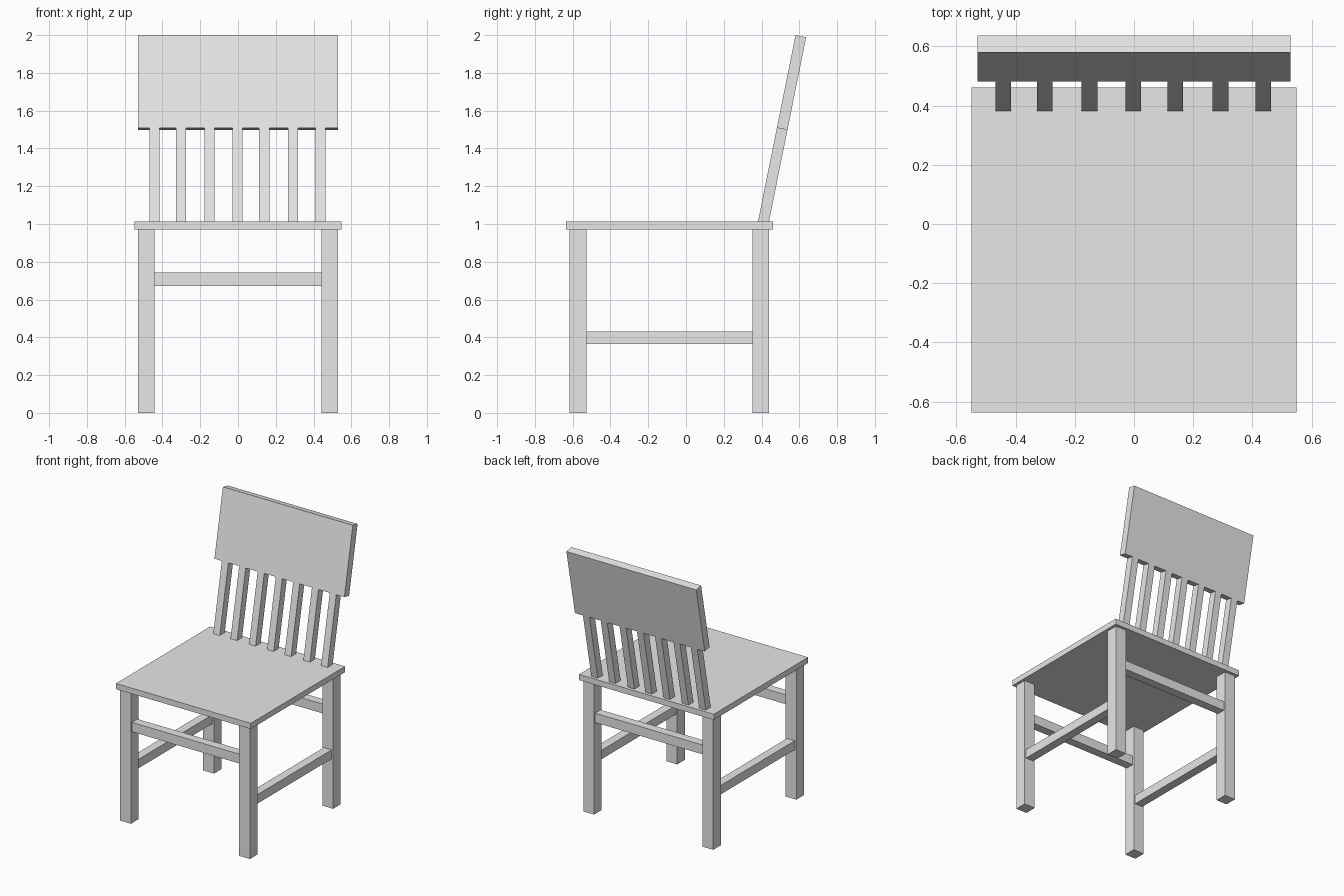
import bpy
import bmesh
from mathutils import Vector

cube = bpy.data.objects.get("Cube")
if cube:
    bpy.data.objects.remove(cube, do_unlink=True)

# Single plain grey finish
GREY = (0.8, 0.8, 0.8, 1.0)
finish = bpy.data.materials.new("light_grey")
finish.use_nodes = True
finish.diffuse_color = GREY
finish.node_tree.nodes["Principled BSDF"].inputs["Base Color"].default_value = GREY


def bar(name, x0, x1, profile):
    """Extrude a closed (y, z) side profile from x0 to x1."""
    bm = bmesh.new()
    face = bm.faces.new([bm.verts.new((x0, y, z)) for y, z in profile])
    ext = bmesh.ops.extrude_face_region(bm, geom=[face])
    moved = [v for v in ext["geom"] if isinstance(v, bmesh.types.BMVert)]
    bmesh.ops.translate(bm, verts=moved, vec=(x1 - x0, 0, 0))
    bmesh.ops.recalc_face_normals(bm, faces=bm.faces)
    mesh = bpy.data.meshes.new(name)
    bm.to_mesh(mesh)
    bm.free()
    mesh.materials.append(finish)
    obj = bpy.data.objects.new(name, mesh)
    bpy.context.collection.objects.link(obj)
    return obj


def box(name, x, y, z):
    return bar(name, *x, [(y[0], z[0]), (y[1], z[0]), (y[1], z[1]), (y[0], z[1])])


# Seat
SEAT_BOTTOM, SEAT_TOP = 0.97, 1.012
box("seat", (-0.549, 0.549), (-0.636, 0.461), (SEAT_BOTTOM, SEAT_TOP))

# Legs, with a high rail joining each left and right pair
IN_X, OUT_X = 0.441, 0.529
LEG_Y = {"front": (-0.616, -0.528), "back": (0.351, 0.439)}
INSET = 0.012
for end, (y0, y1) in LEG_Y.items():
    for side, s in (("left", 1), ("right", -1)):
        box(f"{end}_{side}_leg", (s * IN_X, s * OUT_X), (y0, y1), (0, SEAT_BOTTOM))
    box(f"{end}_rail", (-IN_X, IN_X), (y0 + INSET, y1 - INSET), (0.673, 0.742))

# Low side rails
for side, s in (("left", 1), ("right", -1)):
    box(f"{side}_rail", (s * (IN_X + INSET), s * (OUT_X - INSET)),
        (LEG_Y["front"][1], LEG_Y["back"][0]), (0.365, 0.431))

# Leaning backrest: slats and panel share one tilted plane
TOP_FRONT = Vector((0.58, 2.0))
LEAN = Vector((0.2014, 1.0)).normalized()
DEPTH = Vector((LEAN.y, -LEAN.x)) * 0.057


def tilted(z0, z1):
    low, high = (TOP_FRONT + LEAN * ((z - TOP_FRONT.y) / LEAN.y) for z in (z0, z1))
    return [low, low + DEPTH, high + DEPTH, high]


PANEL_BOTTOM = 1.509
bar("back_panel", -0.529, 0.529, tilted(PANEL_BOTTOM, TOP_FRONT.y))
SLAT_X = (-0.442, -0.301, -0.15, -0.003, 0.139, 0.292, 0.437)
for i, x in enumerate(SLAT_X, 1):
    bar(f"back_slat_{i}", x - 0.0265, x + 0.0265, tilted(1.0, PANEL_BOTTOM))
